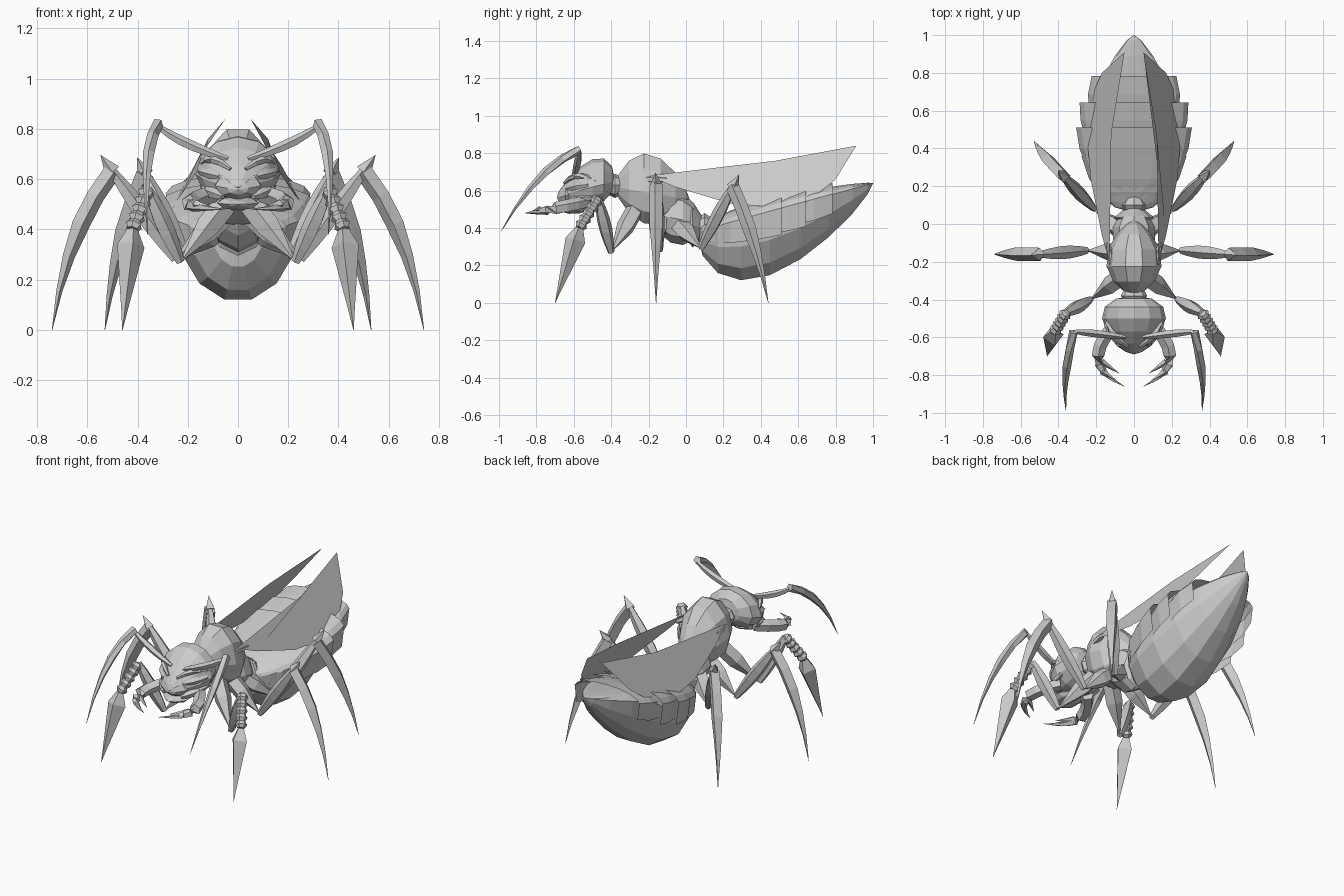
import bpy, bmesh, math
from mathutils import Vector

if "Cube" in bpy.data.objects:
    bpy.data.objects.remove(bpy.data.objects["Cube"], do_unlink=True)

GREY = (.6, .6, .6, 1)
shell = bpy.data.materials.new("pale_grey_shell")
shell.use_nodes = True
shell.diffuse_color = GREY
shell.node_tree.nodes["Principled BSDF"].inputs["Base Color"].default_value = GREY


def finish(name, bm, mirror=False):
    bmesh.ops.recalc_face_normals(bm, faces=bm.faces)
    mesh = bpy.data.meshes.new(name)
    bm.to_mesh(mesh)
    bm.free()
    mesh.materials.append(shell)
    obj = bpy.data.objects.new(name, mesh)
    bpy.context.collection.objects.link(obj)
    if mirror:
        obj.modifiers.new("mirror", 'MIRROR')


def skin(name, rings, closed=True, mirror=False):
    """Bridge rows of points with quads, capping the ends of closed tubes."""
    bm = bmesh.new()
    rows = [[bm.verts.new(p) for p in ring] for ring in rings]
    count = len(rows[0])
    for a, b in zip(rows, rows[1:]):
        for i in range(count if closed else count - 1):
            j = (i + 1) % count
            bm.faces.new((a[i], a[j], b[j], b[i]))
    if closed:
        bm.faces.new(rows[0])
        bm.faces.new(rows[-1])
    finish(name, bm, mirror)


def section(form, t, angles, grow=1):
    """Cross-section of an egg-like form at fraction t of its length."""
    front, back, width, up, down, skew = form
    swell = max(math.sin(math.pi * t ** skew), .001) ** .7 * grow
    y, z = Vector(front).lerp(Vector(back), t)
    ring = []
    for a in angles:
        rise = math.sin(a)
        height = up if rise > 0 else down
        ring.append(Vector((width * math.cos(a) * swell, y, z + height * rise * swell)))
    return ring


def body(name, form, sides=10, steps=7):
    angles = [math.tau * i / sides for i in range(sides)]
    # crowd the rings towards both ends so that these stay round
    stations = [(1 - math.cos(math.pi * i / steps)) / 2 for i in range(steps + 1)]
    skin(name, [section(form, t, angles) for t in stations])


# Radius rules along a limb
def spindle(t):
    return .5 + .5 * math.sin(math.pi * t)


def claw(t):
    return min(1, 1.7 * (1 - t))


def spear(t):
    return 1 - t


def barb(t):
    return min(.4 + 4 * t, 1.2 * (1 - t))


def ringed(t):
    return 1 if round(t * 10) % 2 else .65


def limb(name, start, end, radius, shape, via=None, sides=5, steps=5):
    """Mirrored tube from start to end, bowed through an optional midpoint."""
    a, c = Vector(start), Vector(end)
    b = Vector(via) if via else (a + c) / 2
    rings = []
    for i in range(steps + 1):
        t = i / steps
        centre = a * (1 - t) * (1 - 2 * t) + b * 4 * t * (1 - t) + c * t * (2 * t - 1)
        along = a * (4 * t - 3) + b * (4 - 8 * t) + c * (4 * t - 1)
        u = along.cross(Vector((.1, 1, .2))).normalized()
        v = along.cross(u).normalized()
        r = max(radius * shape(t), .001)
        turns = [math.tau * k / sides for k in range(sides)]
        rings.append([centre + (u * math.cos(k) + v * math.sin(k)) * r for k in turns])
    skin(name, rings, mirror=True)


# Abdomen bowl with overlapping back plates that flare at their rear edges
abdomen = ((.06, .38), (1, .64), .26, .07, .35, .7)
body("abdomen", abdomen, sides=14, steps=9)
arc = [math.radians(a) for a in range(-20, 201, 22)]
for label, begin, end, flare in (("first", .06, .32, 1.08), ("second", .24, .48, 1.22),
                                 ("third", .42, .62, 1.32), ("fourth", .56, .77, 1.4)):
    middle = (begin + end) / 2
    rows = [section(abdomen, t, arc, grow) for t, grow in
            ((begin, 1), (middle, (1 + flare) / 2), (end, flare))]
    skin(label + "_back_plate", rows, closed=False)

# Thorax, waist and neck
body("thorax", ((-.38, .62), (.02, .55), .148, .22, .18, .9))
body("rear_thorax", ((-.2, .48), (.1, .42), .115, .15, .14, 1), sides=8)
body("waist", ((-.02, .43), (.09, .4), .105, .12, .12, 1), sides=8, steps=4)
body("waist_stalk", ((.03, .4), (.17, .4), .07, .08, .1, 1), sides=8, steps=4)
body("neck", ((-.46, .63), (-.3, .63), .07, .06, .07, 1), sides=8, steps=4)

# Head and face
body("head", ((-.38, .65), (-.69, .57), .17, .15, .1, .65), sides=12)
body("face_shield", ((-.56, .6), (-.69, .56), .1, .06, .06, 1), sides=8, steps=5)
body("mouth", ((-.5, .51), (-.69, .5), .09, .03, .03, 1), sides=8, steps=5)
limb("brow_ridge", (.03, -.65, .64), (.15, -.48, .65), .017, spindle, via=(.11, -.58, .68))
limb("eye", (.07, -.63, .61), (.15, -.52, .63), .028, spindle)
limb("cheek", (.06, -.65, .53), (.14, -.48, .57), .025, spindle, via=(.11, -.58, .55))

# Toothed mandibles
limb("mandible", (.1, -.53, .54), (.05, -.86, .48), .036, claw, via=(.19, -.72, .5), steps=7)
for label, y in (("rear", -.73), ("front", -.78)):
    limb(label + "_tooth", (.17, y, .5), (.08, y - .06, .48), .018, spear, sides=4, steps=2)

# Elbowed antennae
limb("antenna_base", (.04, -.6, .68), (.32, -.57, .81), .021, spindle, via=(.2, -.58, .74))
limb("antenna_tip", (.32, -.57, .82), (.36, -.99, .38), .024, claw, via=(.36, -.79, .66))

# Legs: hip, low joint and knee of each pair
legs = {
    "front": ((.05, -.27, .5), (.23, -.4, .27), (.36, -.47, .56)),
    "middle": ((.05, -.15, .46), (.25, -.14, .28), (.5, -.16, .63)),
    "hind": ((.05, -.05, .43), (.21, .08, .29), (.37, .25, .62)),
}
for pair, (hip, joint, knee) in legs.items():
    limb(pair + "_coxa", hip, joint, .05, claw)
    limb(pair + "_thigh", joint, knee, .037, spindle)

# Front legs end in a ringed shin and a barbed spearhead
ankle = (.42, -.57, .4)
limb("front_shin", legs["front"][-1], ankle, .035, ringed, sides=6, steps=10)
limb("front_foot", ankle, (.46, -.7, 0), .055, barb, sides=4, steps=6)

# Other legs end in a long bowed blade with a spur above the knee
for pair, bow, toe in (("middle", (.65, -.16, .36), (.74, -.16, 0)),
                       ("hind", (.47, .36, .33), (.53, .44, 0))):
    hip, joint, knee = map(Vector, legs[pair])
    tip = knee + (knee - joint).normalized() * .08
    limb(pair + "_foot", knee, toe, .036, claw, via=bow, sides=4)
    limb(pair + "_spur", knee, tip, .034, spear, sides=4, steps=2)

# Wings: large leaning sheets hinged beside the thorax
bm = bmesh.new()
outline = ((.13, -.2, .68), (.12, .48, .76), (.05, .91, .84), (.17, .8, .66),
           (.26, .6, .5), (.23, .24, .53), (.17, -.06, .62))
bm.faces.new([bm.verts.new(p) for p in outline])
finish("wing", bm, mirror=True)
limb("wing_root", (.1, -.27, .66), (.14, -.1, .66), .02, spindle)
